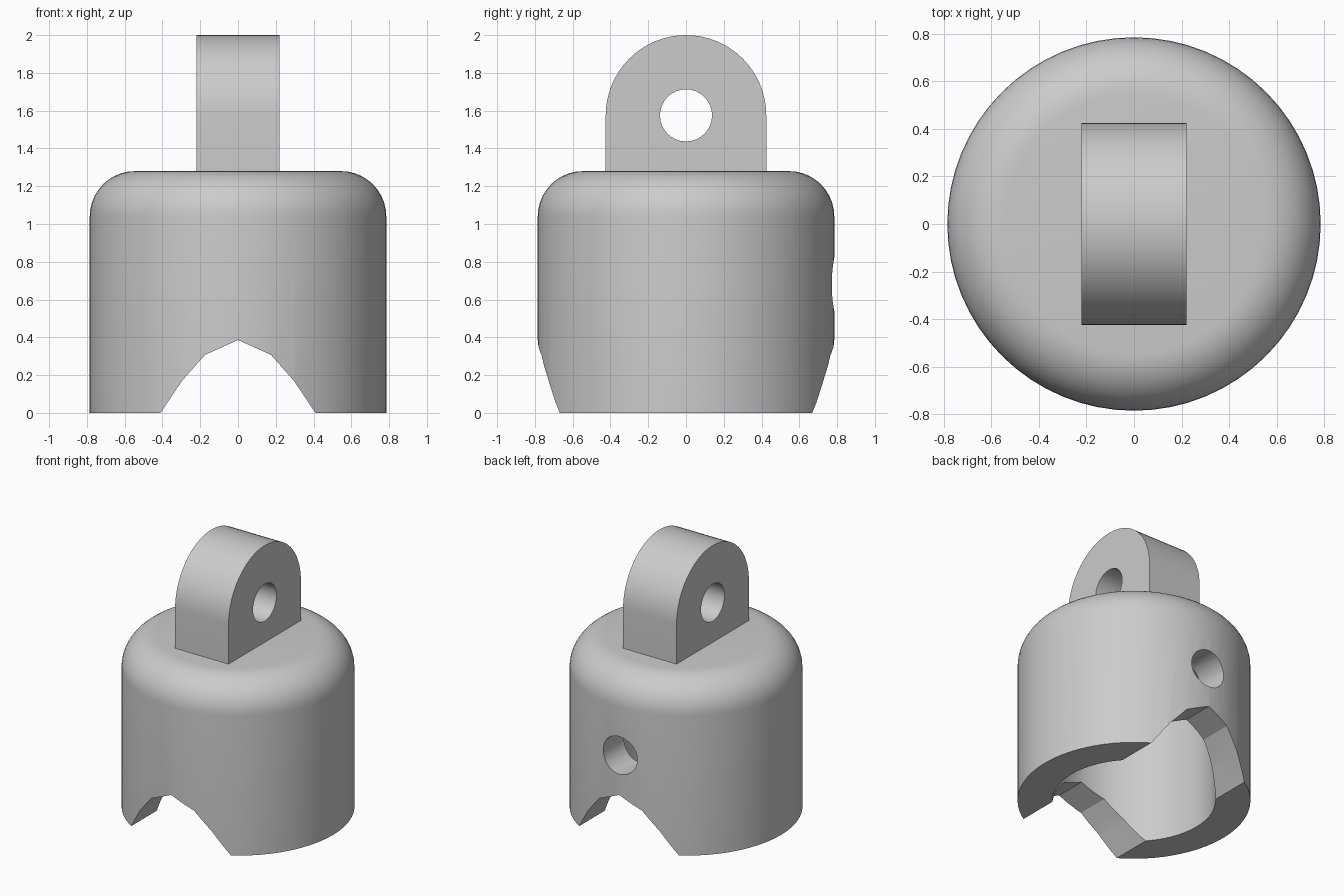
import bpy, bmesh, math
from mathutils import Matrix

cube = bpy.data.objects.get("Cube")
if cube:
    bpy.data.objects.remove(cube, do_unlink=True)

grey = bpy.data.materials.new("plain grey")
grey.use_nodes = True
grey.diffuse_color = (0.6, 0.6, 0.6, 1)
grey.node_tree.nodes["Principled BSDF"].inputs["Base Color"].default_value = grey.diffuse_color


def make_object(name, bm):
    bmesh.ops.recalc_face_normals(bm, faces=bm.faces)
    mesh = bpy.data.meshes.new(name)
    bm.to_mesh(mesh)
    bm.free()
    mesh.materials.append(grey)
    obj = bpy.data.objects.new(name, mesh)
    bpy.context.collection.objects.link(obj)
    return obj


def lathe(name, profile, steps):
    """Revolve an (r, z) profile about the z axis."""
    bm = bmesh.new()
    verts = [bm.verts.new((r, 0, z)) for r, z in profile]
    edges = [bm.edges.new(pair) for pair in zip(verts, verts[1:])]
    bmesh.ops.spin(bm, geom=verts + edges, cent=(0, 0, 0), axis=(0, 0, 1),
                   angle=math.tau, steps=steps)
    bmesh.ops.remove_doubles(bm, verts=bm.verts, dist=1e-4)
    return make_object(name, bm)


def extrude(name, outline, axis, half):
    """Extrude an (u, z) outline symmetrically along x or y."""
    bm = bmesh.new()
    place = (lambda u, z: (-half, u, z)) if axis == "x" else (lambda u, z: (u, -half, z))
    face = bm.faces.new([bm.verts.new(place(u, z)) for u, z in outline])
    moved = bmesh.ops.extrude_face_region(bm, geom=[face])["geom"]
    offset = (2 * half, 0, 0) if axis == "x" else (0, 2 * half, 0)
    bmesh.ops.translate(bm, vec=offset,
                        verts=[v for v in moved if isinstance(v, bmesh.types.BMVert)])
    return make_object(name, bm)


def arc(cu, cz, r, start, end, steps):
    angles = [math.radians(start + (end - start) * i / steps) for i in range(steps + 1)]
    return [(cu + r * math.cos(a), cz + r * math.sin(a)) for a in angles]


def select_only(obj):
    bpy.ops.object.select_all(action="DESELECT")
    obj.select_set(True)
    bpy.context.view_layer.objects.active = obj


def cut(obj, cutter):
    cutter.hide_render = True
    mod = obj.modifiers.new("cut", "BOOLEAN")
    mod.operation, mod.solver, mod.object = "DIFFERENCE", "EXACT", cutter
    select_only(obj)
    bpy.ops.object.modifier_apply(modifier=mod.name)
    bpy.data.objects.remove(cutter, do_unlink=True)


# Hollow cup with a rounded shoulder
radius, bore, top, fillet = 0.785, 0.55, 1.28, 0.24
profile = [(0, top - fillet), (bore, top - fillet), (bore, 0), (radius, 0)]
profile += arc(radius - fillet, top - fillet, fillet, 0, 90, 10) + [(0, top)]
cup = lathe("cup_body", profile, 64)

# Faceted notch through the front and back of the rim
side = [(0.41, -0.1), (0.41, 0), (0.296, 0.17), (0.175, 0.307)]
notch = side + [(0, 0.386)] + [(-x, z) for x, z in reversed(side)]
cut(cup, extrude("notch_cutter", notch, "y", 1))

# Screw hole through the back wall only
bm = bmesh.new()
bmesh.ops.create_cone(bm, cap_ends=True, segments=32, radius1=0.14, radius2=0.14, depth=0.8,
                      matrix=Matrix.Translation((0, 0.6, 0.68)) @ Matrix.Rotation(math.pi / 2, 4, "X"))
cut(cup, make_object("screw_hole_cutter", bm))

# Rounded lug with a cross hole
half_depth, eye_z = 0.425, 1.575
outline = [(-half_depth, top - 0.01), (half_depth, top - 0.01)]
outline += arc(0, eye_z, half_depth, 0, 180, 32)
lug = extrude("hanging_lug", outline, "x", 0.22)
cut(lug, extrude("eye_cutter", arc(0, eye_z, 0.138, 0, 360, 32)[:-1], "x", 0.5))

for part in (cup, lug):
    select_only(part)
    bpy.ops.object.shade_smooth_by_angle(angle=math.radians(20))
